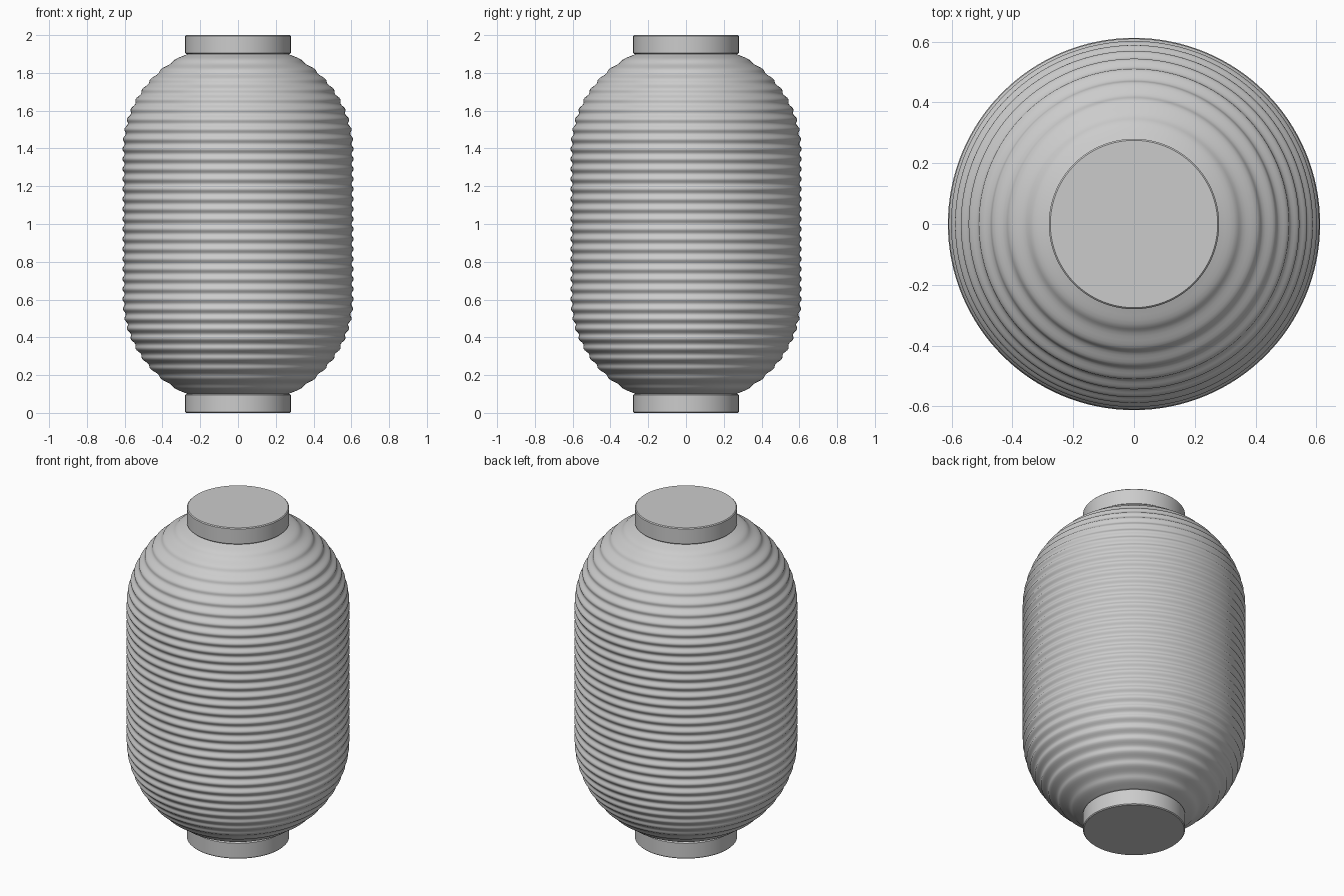
import bpy, bmesh, math

if "Cube" in bpy.data.objects:
    bpy.data.objects.remove(bpy.data.objects["Cube"])

SEG = 128


def lathe(name, profile):
    """Revolve an (r, z) profile around z, closing the ends that sit on the axis."""
    bm = bmesh.new()
    rings = []
    for r, z in profile:
        rings.append([bm.verts.new((r * math.cos(2 * math.pi * i / SEG),
                                    r * math.sin(2 * math.pi * i / SEG), z))
                      for i in range(SEG)])
    for a, b in zip(rings, rings[1:]):
        for i in range(SEG):
            j = (i + 1) % SEG
            bm.faces.new((a[i], a[j], b[j], b[i]))
    bm.faces.new(rings[0][::-1])
    bm.faces.new(rings[-1])
    mesh = bpy.data.meshes.new(name)
    bm.to_mesh(mesh)
    bm.free()
    ob = bpy.data.objects.new(name, mesh)
    bpy.context.collection.objects.link(ob)
    bpy.context.view_layer.objects.active = ob
    ob.select_set(True)
    bpy.ops.object.shade_smooth_by_angle(angle=math.radians(35))
    ob.select_set(False)
    return ob


# Ribbed paper body: straight middle, elliptical shoulders, fine sine ribs
RIBS, STEPS = 34, 8
Z0, Z1 = 0.10, 1.90
profile = []
for k in range(RIBS * STEPS + 1):
    z = Z0 + (Z1 - Z0) * k / (RIBS * STEPS)
    d = max(0.0, abs(z - 1.0) - 0.40) / 0.56
    r = 0.606 * math.sqrt(1 - d * d)
    r -= 0.006 * math.cos(2 * math.pi * k / STEPS)
    profile.append((r, z))
lathe("paper_body", profile)

# End rims, top and bottom
B = 0.005
for name, z in (("bottom_rim", 0.0), ("top_rim", 1.9)):
    lathe(name, [(0.28 - B, z), (0.28, z + B), (0.28, z + 0.1 - B), (0.28 - B, z + 0.1)])
